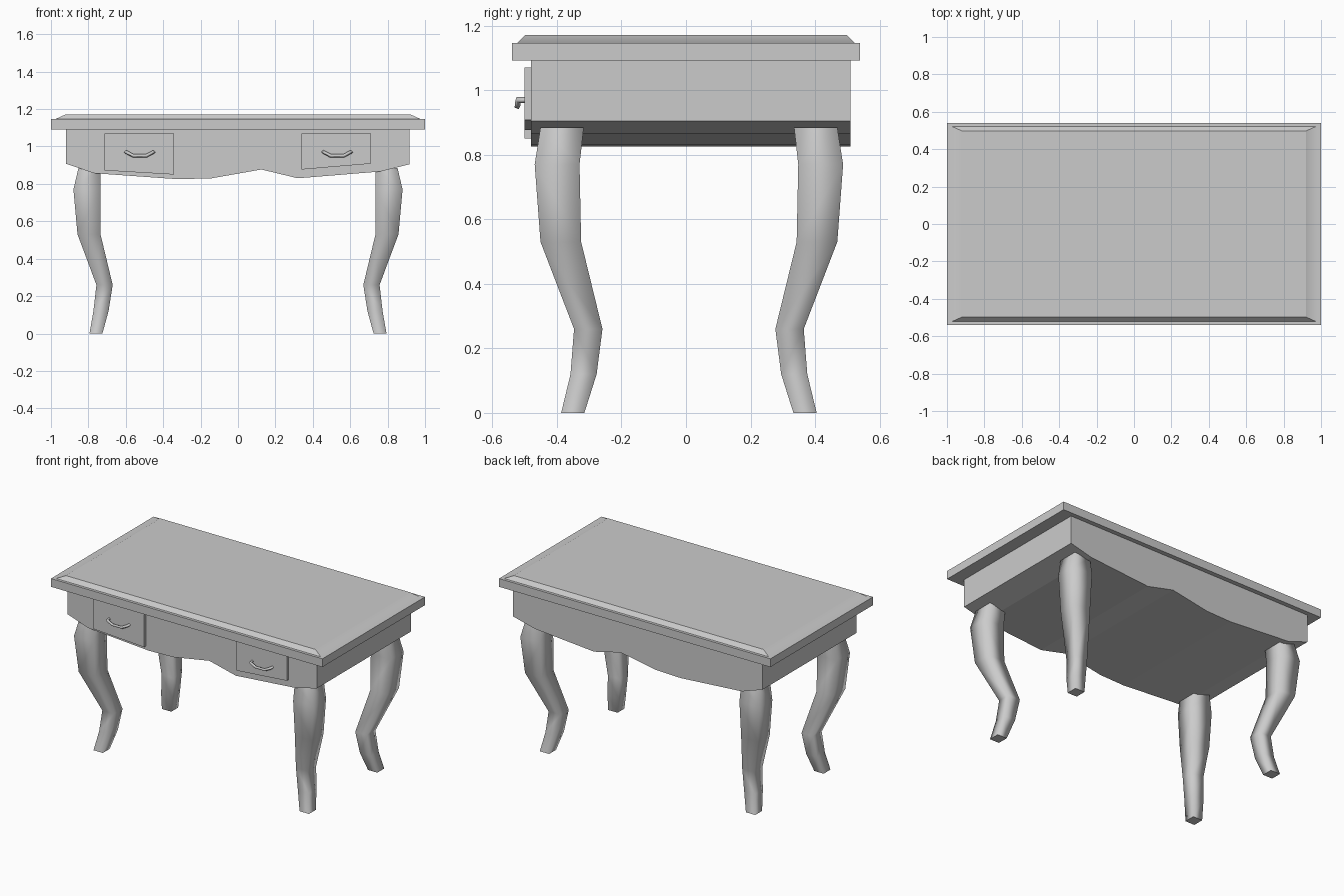
import bpy, bmesh

if "Cube" in bpy.data.objects:
    bpy.data.objects.remove(bpy.data.objects["Cube"])


def finish(name, bm):
    bmesh.ops.recalc_face_normals(bm, faces=bm.faces[:])
    me = bpy.data.meshes.new(name)
    bm.to_mesh(me)
    bm.free()
    ob = bpy.data.objects.new(name, me)
    bpy.context.collection.objects.link(ob)
    return ob


def loft(name, rings, smooth_sides=False):
    """Join rectangles (x0, x1, y0, y1, z) into a closed solid."""
    bm = bmesh.new()
    loops = []
    for x0, x1, y0, y1, z in rings:
        loops.append([bm.verts.new((x, y, z)) for x, y in
                      ((x0, y0), (x1, y0), (x1, y1), (x0, y1))])
    for a, b in zip(loops, loops[1:]):
        for i in range(4):
            j = (i + 1) % 4
            f = bm.faces.new((a[i], a[j], b[j], b[i]))
            f.smooth = smooth_sides
    for cap in (loops[0], loops[-1]):
        f = bm.faces.new(cap)
        for e in f.edges:
            e.smooth = False
    return finish(name, bm)


def slab(name, profile, y0, y1):
    """Extrude an x-z outline from y0 to y1."""
    bm = bmesh.new()
    f = bm.faces.new([bm.verts.new((x, y0, z)) for x, z in profile])
    ext = bmesh.ops.extrude_face_region(bm, geom=[f])
    moved = [g for g in ext["geom"] if isinstance(g, bmesh.types.BMVert)]
    bmesh.ops.translate(bm, verts=moved, vec=(0, y1 - y0, 0))
    return finish(name, bm)


# table top with bevelled rim
top = loft("table_top", [(-x, x, -y, y, z) for x, y, z in (
    (1, .54, 1.092), (1, .54, 1.147), (.975, .522, 1.147), (.92, .498, 1.172))])
bpy.context.view_layer.objects.active = top
top.select_set(True)
bpy.ops.object.shade_smooth_by_angle()

# body with wavy underside
slab("apron_body", [
    (-.92, 1.1), (-.92, .908), (-.77, .857), (-.32, .825), (-.14, .83),
    (.125, .877), (.32, .83), (.76, .866), (.917, .905), (.917, 1.1)],
    -.48, .51)

# drawer fronts
slab("left_drawer", [(-.715, 1.07), (-.715, .872), (-.342, .85), (-.342, 1.07)],
     -.5, -.47)
slab("right_drawer", [(.34, 1.07), (.34, .877), (.71, .908), (.71, 1.07)],
     -.5, -.47)

# drawer pulls
for side, cx in (("left", -.525), ("right", .53)):
    cu = bpy.data.curves.new(side + "_handle", "CURVE")
    cu.dimensions = "3D"
    cu.bevel_depth = .01
    cu.bevel_resolution = 0
    cu.use_fill_caps = True
    pts = [(-.075, .005, .97), (-.072, -.022, .97), (-.035, -.022, .95),
           (.035, -.022, .95), (.072, -.022, .97), (.075, .005, .97)]
    sp = cu.splines.new("POLY")
    sp.points.add(len(pts) - 1)
    for p, (x, y, z) in zip(sp.points, pts):
        p.co = (cx + x, -.5 + y, z, 1)
    bpy.context.collection.objects.link(
        bpy.data.objects.new(side + "_handle", cu))

# cabriole legs: outer/inner x, outer/inner y, height
leg = [(.794, .725, .396, .324, 0), (.773, .692, .367, .286, .12),
       (.757, .67, .356, .268, .26), (.858, .735, .46, .334, .53),
       (.88, .735, .478, .339, .77), (.853, .735, .46, .326, .885)]
for sx, xn in ((-1, "left"), (1, "right")):
    for sy, yn in ((-1, "front"), (1, "back")):
        loft(f"{yn}_{xn}_leg",
             [(sx * a, sx * b, sy * c + .009, sy * d + .009, z)
              for a, b, c, d, z in leg], smooth_sides=True)
